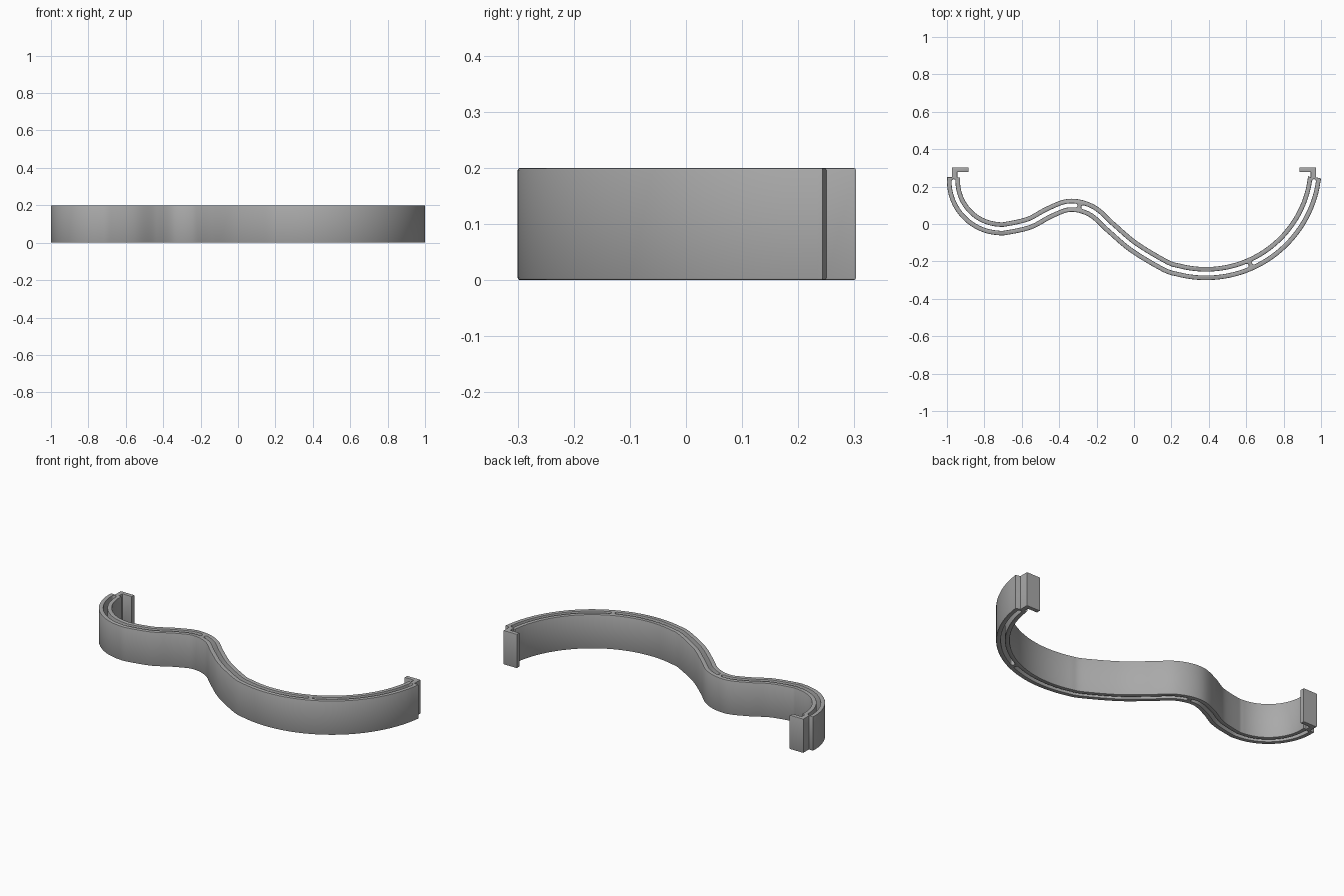
import bpy, bmesh, math
from mathutils import Vector

cube = bpy.data.objects.get("Cube")
if cube:
    bpy.data.objects.remove(cube, do_unlink=True)

HALF, GAP, HEIGHT, BEVEL = 0.035, 0.0105, 0.2, 0.004


def arc(cx, cy, r, a0, a1, n):
    return [Vector((cx + r * math.cos(math.radians(a0 + (a1 - a0) * i / n)),
                    cy + r * math.sin(math.radians(a0 + (a1 - a0) * i / n))))
            for i in range(n + 1)]


def smooth_path(pts, steps=12):
    """Catmull-Rom curve through the points."""
    ext = [2 * pts[0] - pts[1]] + pts + [2 * pts[-1] - pts[-2]]
    out = []
    for a, b, c, d in zip(ext, ext[1:], ext[2:], ext[3:]):
        for k in range(steps):
            t = k / steps
            out.append(0.5 * (2 * b + (c - a) * t + (2 * a - 5 * b + 4 * c - d) * t * t
                              + (3 * b - a - 3 * c + d) * t ** 3))
    return out + [pts[-1]]


def resample(pts, n):
    """Evenly spaced points along a polyline."""
    lengths = [0.0]
    for a, b in zip(pts, pts[1:]):
        lengths.append(lengths[-1] + (b - a).length)
    out, j = [], 0
    for i in range(n + 1):
        s = lengths[-1] * i / n
        while j < len(pts) - 2 and lengths[j + 1] < s:
            j += 1
        out.append(pts[j].lerp(pts[j + 1], (s - lengths[j]) / (lengths[j + 1] - lengths[j])))
    return out


def offset(pts, d):
    out = []
    for i, p in enumerate(pts):
        t = (pts[min(i + 1, len(pts) - 1)] - pts[max(i - 1, 0)]).normalized()
        out.append(p + Vector((-t.y, t.x)) * d)
    return out


def slot(pts):
    """Closed loop around a stretch of centre line, with rounded ends."""
    def cap(p, q):
        a = math.degrees(math.atan2((p - q).y, (p - q).x))
        return arc(p.x, p.y, GAP, a - 90, a + 90, 6)[1:-1]
    return (offset(pts, -GAP) + cap(pts[-1], pts[-2])
            + offset(pts, GAP)[::-1] + cap(pts[0], pts[1]))


# Centre line: tight bend, small crest, wide bend
middle = [Vector(p) for p in ((-0.56, 0.005), (-0.45, 0.063), (-0.34, 0.1),
                              (-0.225, 0.07), (-0.12, -0.022), (0, -0.123))]
knots = (arc(-0.71, 0.23, 0.255, 175.5, 275, 12) + middle
         + arc(0.385, 0.32, 0.585, 248, 353.1, 14))
line = resample(smooth_path(knots), 240)

# Hooked clip beyond the right end, mirrored for the left end
clip = [Vector(p) for p in ((0.973, 0.25), (0.973, 0.303), (0.885, 0.303),
                            (0.885, 0.278), (0.945, 0.278), (0.945, 0.25))]
mirrored_clip = [Vector((-p.x, p.y)) for p in reversed(clip)]
outline = offset(line, -HALF) + clip + offset(line, HALF)[::-1] + mirrored_clip

# Three slots separated by two small bridges
loops = [outline]
ties = [min(range(len(line)), key=lambda i: abs(line[i].x - x)) for x in (-0.295, 0.62)]
starts = [2] + [i + 2 for i in ties]
ends = [i - 2 for i in ties] + [len(line) - 3]
for a, b in zip(starts, ends):
    loops.append(slot(line[a:b + 1]))

# Flat profile extruded with softened rims
curve = bpy.data.curves.new("slotted_band", 'CURVE')
curve.dimensions = '2D'
curve.fill_mode = 'BOTH'
curve.extrude = HEIGHT / 2 - BEVEL
curve.bevel_depth = BEVEL
curve.bevel_resolution = 1
curve.offset = -BEVEL
for loop in loops:
    spline = curve.splines.new('POLY')
    spline.points.add(len(loop) - 1)
    for point, p in zip(spline.points, loop):
        point.co = (p.x, p.y, 0, 1)
    spline.use_cyclic_u = True
band = bpy.data.objects.new("slotted_band", curve)
bpy.context.collection.objects.link(band)
band.location.z = HEIGHT / 2

bpy.ops.object.select_all(action='DESELECT')
band.select_set(True)
bpy.context.view_layer.objects.active = band
bpy.ops.object.convert(target='MESH')
band = bpy.context.view_layer.objects.active

# Weld caps to walls
bm = bmesh.new()
bm.from_mesh(band.data)
bmesh.ops.remove_doubles(bm, verts=bm.verts, dist=0.0001)
bmesh.ops.recalc_face_normals(bm, faces=bm.faces)
bm.to_mesh(band.data)
bm.free()
bpy.ops.object.shade_smooth_by_angle(angle=math.radians(30))

# Plain grey
grey = bpy.data.materials.new("plain_grey")
grey.use_nodes = True
color = (0.4, 0.4, 0.4, 1)
grey.diffuse_color = color
grey.node_tree.nodes["Principled BSDF"].inputs["Base Color"].default_value = color
band.data.materials.clear()
band.data.materials.append(grey)
